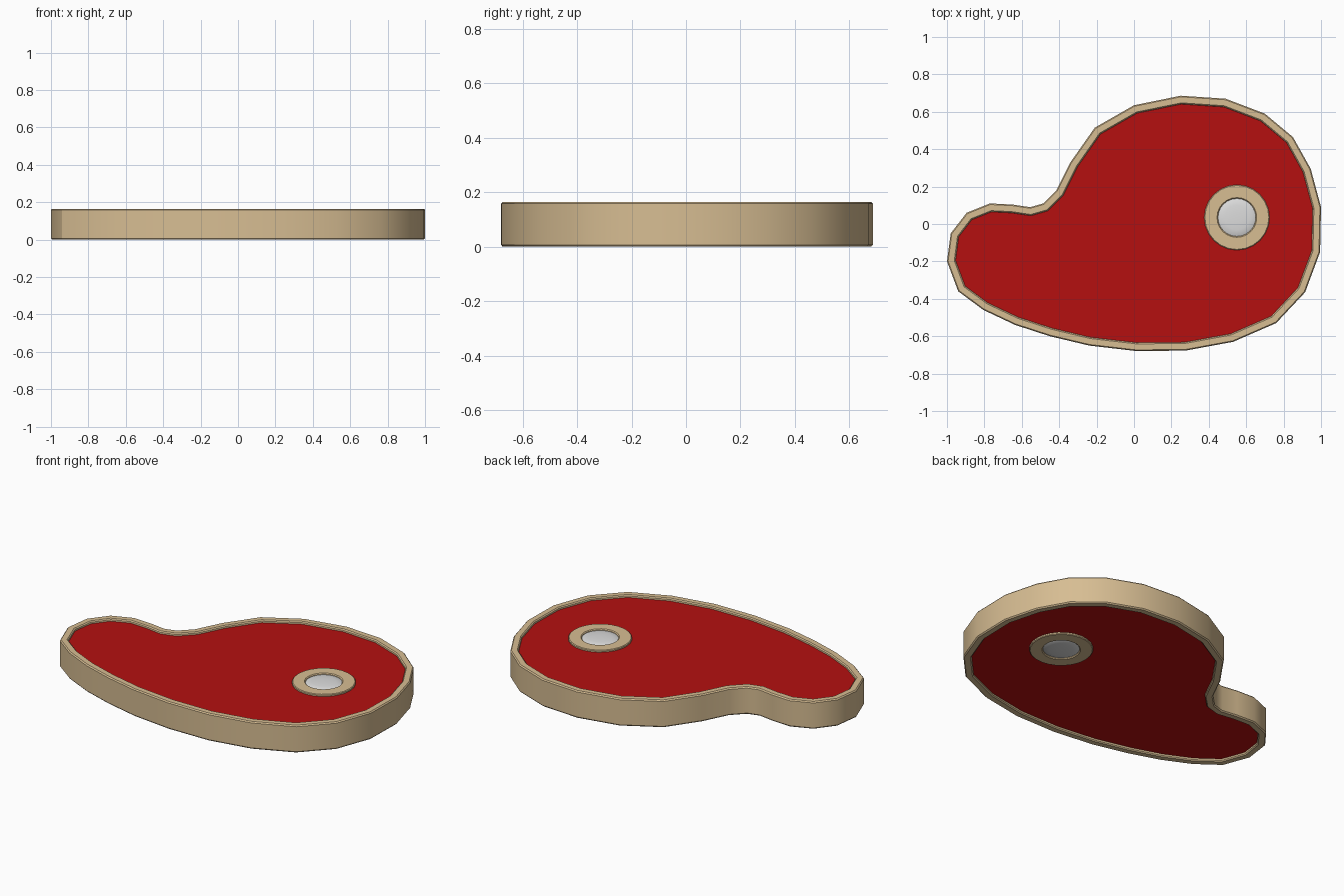
import bpy, bmesh, math
from mathutils import Vector

if "Cube" in bpy.data.objects:
    bpy.data.objects.remove(bpy.data.objects["Cube"])

THICK = 0.165
BONE = Vector((0.55, 0.035))


def material(name, rgb):
    m = bpy.data.materials.new(name)
    m.diffuse_color = (*rgb, 1)
    m.use_nodes = True
    m.node_tree.nodes["Principled BSDF"].inputs["Base Color"].default_value = m.diffuse_color
    return m


FAT = material("tan fat", (0.68, 0.51, 0.29))
RED = material("raw red", (0.46, 0.005, 0.005))
MARROW = material("pale marrow", (0.72, 0.72, 0.72))

# Cut outline, clockwise from the right-hand tip
OUTLINE = [Vector(p) for p in (
    (1, .09), (.995, -.15), (.915, -.365), (.76, -.53), (.53, -.63),
    (.275, -.677), (.01, -.679), (-.24, -.65), (-.45, -.60), (-.635, -.54),
    (-.805, -.46), (-.94, -.36), (-1, -.20), (-.98, -.05), (-.895, .06),
    (-.77, .11), (-.65, .104), (-.555, .09), (-.485, .11), (-.415, .18),
    (-.34, .33), (-.21, .515), (0, .635), (.25, .686), (.49, .67),
    (.70, .59), (.85, .465), (.945, .295))]


def inset(points, d):
    """Offset a clockwise outline inwards by d with mitred corners."""
    out = []
    for i, p in enumerate(points):
        a = (p - points[i - 1]).normalized()
        b = (points[(i + 1) % len(points)] - p).normalized()
        na, nb = Vector((a.y, -a.x)), Vector((b.y, -b.x))
        out.append(p + (na + nb) * (d / (1 + na.dot(nb))))
    return out


def circle(r, n):
    return [BONE + Vector((math.cos(-math.tau * i / n), math.sin(-math.tau * i / n))) * r
            for i in range(n)]


def stack(name, outline, profile, mat, closed):
    """Sweep an (inset, z) profile round an outline; closed makes a ring, else capped."""
    bm = bmesh.new()
    rings = [[bm.verts.new((p.x, p.y, z)) for p in inset(outline, d)] for d, z in profile]
    n = len(outline)
    for k in range(len(rings) if closed else len(rings) - 1):
        lo, hi = rings[k], rings[(k + 1) % len(rings)]
        for i in range(n):
            j = (i + 1) % n
            bm.faces.new((lo[i], lo[j], hi[j], hi[i]))
    if not closed:
        bm.faces.new(rings[0])
        bm.faces.new(rings[-1])
    bmesh.ops.recalc_face_normals(bm, faces=bm.faces)
    me = bpy.data.meshes.new(name)
    bm.to_mesh(me)
    bm.free()
    me.materials.append(mat)
    ob = bpy.data.objects.new(name, me)
    bpy.context.collection.objects.link(ob)
    bpy.context.view_layer.objects.active = ob
    ob.select_set(True)
    bpy.ops.object.shade_smooth_by_angle(angle=math.radians(32))
    ob.select_set(False)
    return ob


def both_sides(half):
    """Mirror an upper-half profile about mid thickness."""
    return [(d, THICK - z) for d, z in reversed(half)] + half


# Fat border with softened edges
stack("fat_rim", OUTLINE,
      both_sides([(0, .158), (.006, .165), (.038, .165), (.044, .159), (.046, .14)]), FAT, True)

# Meat slab, slightly sunk in the border
stack("meat", inset(OUTLINE, .042), both_sides([(0, .15)]), RED, False)

# Bone ring standing slightly proud of the meat
stack("bone_ring", circle(.175, 24),
      both_sides([(0, .158), (.004, .162), (.068, .162), (.073, .157), (.075, .14)]), FAT, True)

# Marrow, gently domed inside the bone
stack("marrow", circle(.107, 24),
      both_sides([(0, .151), (.012, .157), (.04, .161), (.08, .163)]), MARROW, False)
